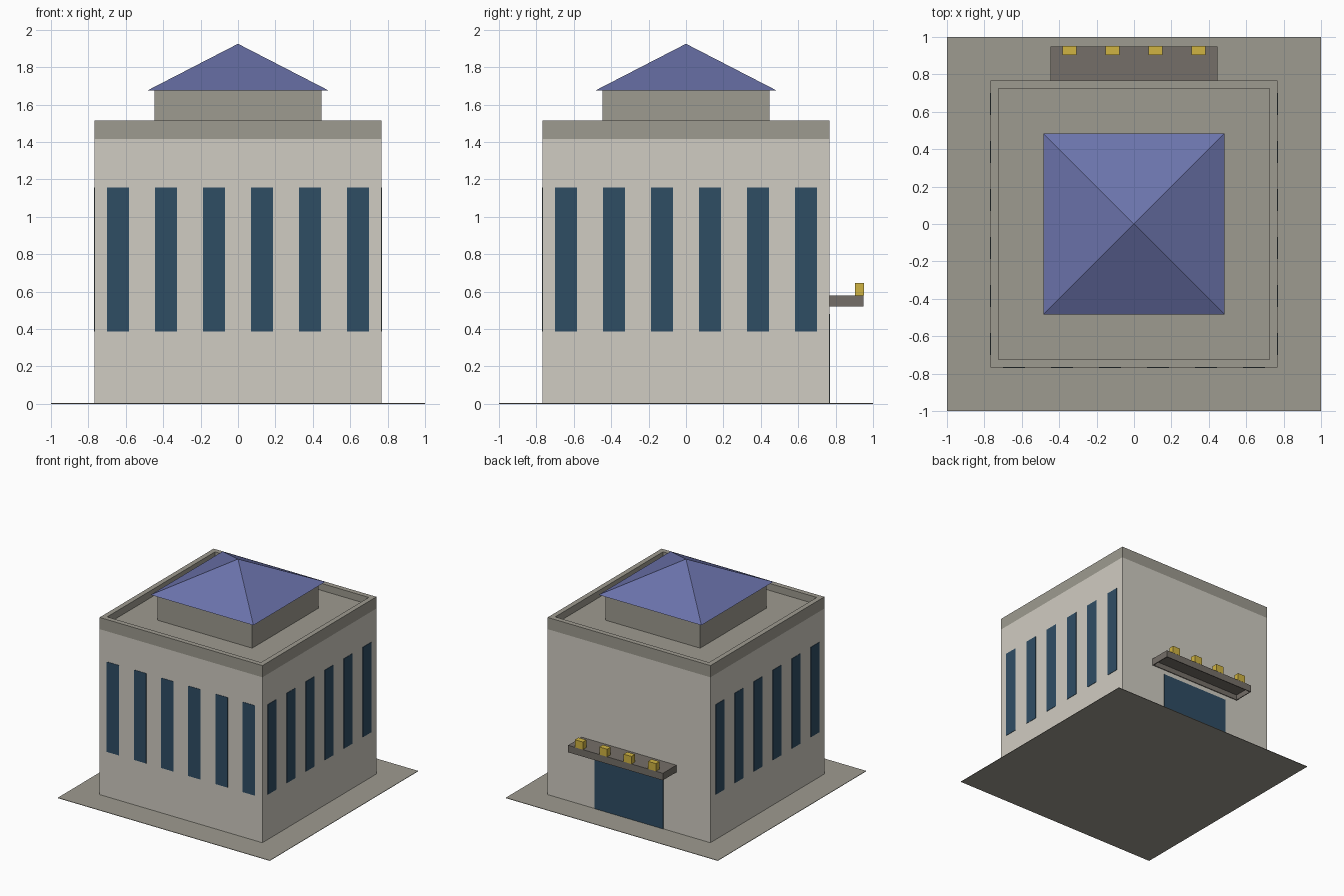
import bpy, bmesh
from mathutils import Vector

if "Cube" in bpy.data.objects:
    bpy.data.objects.remove(bpy.data.objects["Cube"])


def material(name, rgb):
    """Flat colour given as 0-255 sRGB, stored as linear."""
    lin = [((c / 255 + 0.055) / 1.055) ** 2.4 for c in rgb]
    m = bpy.data.materials.new(name)
    m.diffuse_color = (*lin, 1)
    m.use_nodes = True
    m.node_tree.nodes["Principled BSDF"].inputs["Base Color"].default_value = m.diffuse_color
    return m


CREAM = material("cream wall", (208, 204, 194))
GREY = material("grey stone", (158, 155, 144))
BLUE = material("slate blue roof", (107, 115, 171))
GLASS = material("dark blue glass", (47, 77, 100))
BROWN = material("brown grey canopy", (117, 111, 104))
GOLD = material("gold", (208, 180, 66))


def finish(name, bm, mat):
    bmesh.ops.recalc_face_normals(bm, faces=bm.faces)
    mesh = bpy.data.meshes.new(name)
    bm.to_mesh(mesh)
    bm.free()
    mesh.materials.append(mat)
    obj = bpy.data.objects.new(name, mesh)
    bpy.context.collection.objects.link(obj)
    return obj


def box_bm(lo, hi):
    lo, hi = Vector(lo), Vector(hi)
    bm = bmesh.new()
    bmesh.ops.create_cube(bm, size=1)
    for v in bm.verts:
        v.co = (lo + hi) / 2 + v.co * (hi - lo)
    return bm


def box(name, lo, hi, mat):
    return finish(name, box_bm(lo, hi), mat)


def hollow_box(name, lo, hi, mat, side, rim, depth):
    """Box with a recess sunk into its top (side=1) or bottom (side=-1)."""
    bm = box_bm(lo, hi)
    bm.normal_update()
    face = max(bm.faces, key=lambda f: f.normal.z * side)
    bmesh.ops.inset_region(bm, faces=[face], thickness=rim)
    floor = bmesh.ops.extrude_discrete_faces(bm, faces=[face])["faces"][0]
    for v in floor.verts:
        v.co.z -= side * depth
    return finish(name, bm, mat)


# Ground slab and main block
box("ground_slab", (-1, -1, 0), (1, 1, 0.004), GREY)
W = 0.768
box("main_walls", (-W, -W, 0.002), (W, W, 1.415), CREAM)

# Parapet with sunken flat roof
hollow_box("parapet", (-W, -W, 1.415), (W, W, 1.515), GREY, 1, 0.06, 0.06)

# Raised attic storey and pyramid roof
box("attic", (-0.447, -0.447, 1.455), (0.447, 0.447, 1.675), GREY)
bm = bmesh.new()
R = 0.485
base = [bm.verts.new((x, y, 1.675)) for x, y in ((-R, -R), (R, -R), (R, R), (-R, R))]
apex = bm.verts.new((0, 0, 1.925))
bm.faces.new(base)
for i in range(4):
    bm.faces.new((base[i], base[(i + 1) % 4], apex))
finish("pyramid_roof", bm, BLUE)

# Tall windows on the front and both sides
T = 0.003
for i in range(6):
    c = (i - 2.5) * 0.2565
    a, b = c - 0.058, c + 0.058
    box(f"front_window_{i}", (a, -W - T, 0.388), (b, -W + T, 1.156), GLASS)
    for s, label in ((-1, "left"), (1, "right")):
        box(f"{label}_window_{i}", (s * W - T, a, 0.388), (s * W + T, b, 1.156), GLASS)

# Back entrance with canopy and gold blocks
box("door", (-0.325, W - T, 0.004), (0.325, W + T, 0.48), GLASS)
hollow_box("canopy", (-0.447, W, 0.52), (0.447, 0.95, 0.58), BROWN, -1, 0.01, 0.045)
for i in range(4):
    c = (i - 1.5) * 0.23
    box(f"canopy_block_{i}", (c - 0.037, 0.903, 0.58), (c + 0.037, 0.951, 0.645), GOLD)
